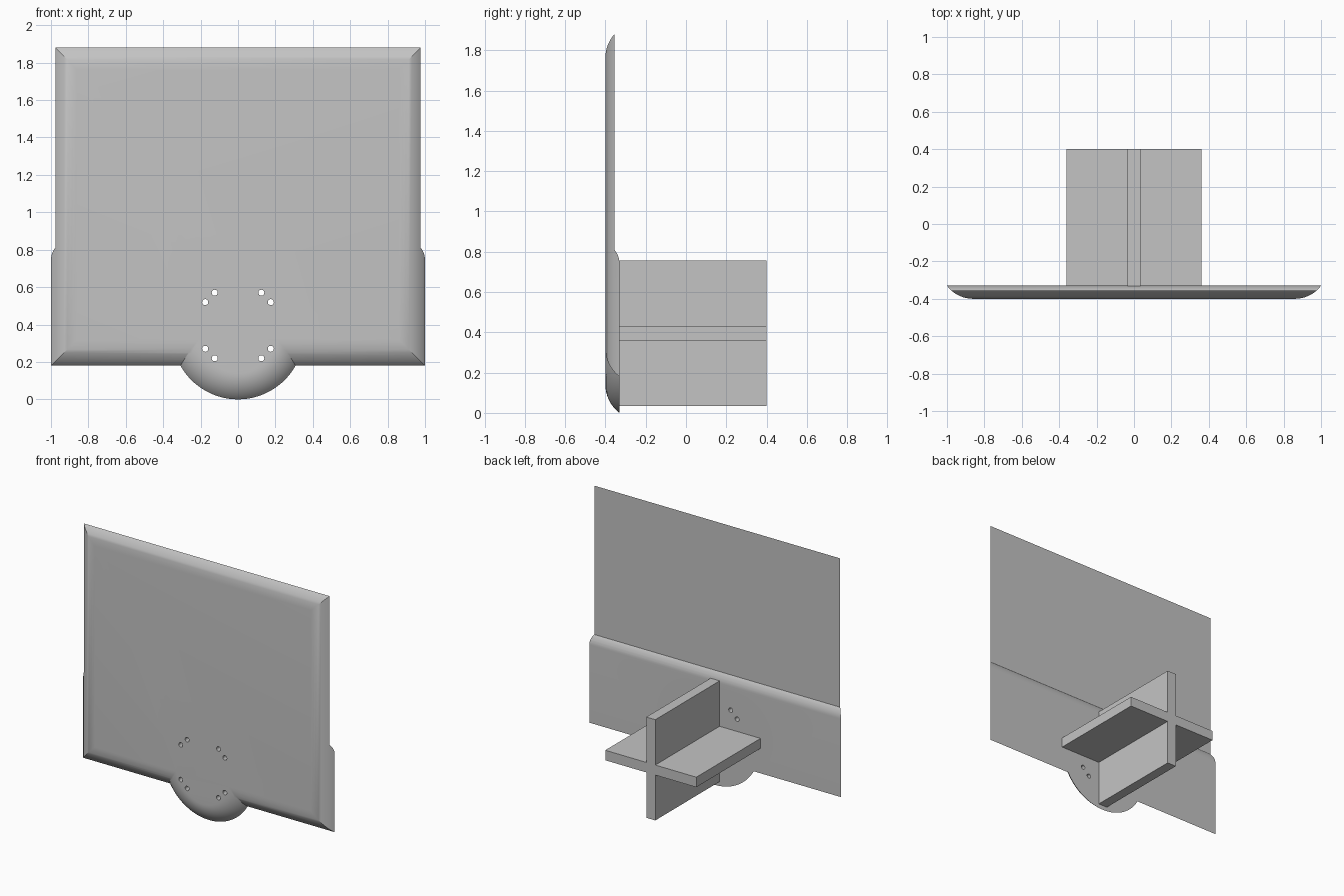
import bpy, bmesh
from math import sin, cos, pi, sqrt, radians

if "Cube" in bpy.data.objects:
    bpy.data.objects.remove(bpy.data.objects["Cube"], do_unlink=True)

FRONT, BACK, END = -0.40, -0.33, 0.40
EDGE_R = 0.175              # radius of the rounded front rim
HUB_Z = 0.395               # height of the bracket axis

grey = bpy.data.materials.new("grey")
grey.use_nodes = True
colour = (0.55, 0.55, 0.55, 1)
grey.diffuse_color = colour
grey.node_tree.nodes["Principled BSDF"].inputs["Base Color"].default_value = colour


def loft(name, rings):
    """Skin closed rings of points and cap both ends."""
    bm = bmesh.new()
    loops = [[bm.verts.new(p) for p in ring] for ring in rings]
    for a, b in zip(loops, loops[1:]):
        for i in range(len(a)):
            j = (i + 1) % len(a)
            bm.faces.new((a[i], a[j], b[j], b[i]))
    bm.faces.new(loops[0])
    bm.faces.new(loops[-1])
    bmesh.ops.recalc_face_normals(bm, faces=bm.faces)
    mesh = bpy.data.meshes.new(name)
    bm.to_mesh(mesh)
    bm.free()
    mesh.materials.append(grey)
    obj = bpy.data.objects.new(name, mesh)
    bpy.context.collection.objects.link(obj)
    return obj


def circle(radius, x, y, z, n):
    return [(x + radius * cos(2 * pi * i / n), y, z + radius * sin(2 * pi * i / n))
            for i in range(n)]


def rectangle(half, y, bottom, top):
    return [(-half, y, bottom), (half, y, bottom), (half, y, top), (-half, y, top)]


def combine(target, tool, operation):
    mod = target.modifiers.new(operation, 'BOOLEAN')
    mod.operation, mod.object, mod.solver = operation, tool, 'EXACT'
    bpy.context.view_layer.objects.active = target
    bpy.ops.object.modifier_apply(modifier=mod.name)
    bpy.data.objects.remove(tool, do_unlink=True)


# Rim arc: inset from the outer edge and depth, from the front to the back
depth = BACK - FRONT
reach = sqrt(2 * EDGE_R * depth - depth ** 2)
end_angle = math_end = None
steps = 12
rim = []
for i in range(steps + 1):
    out = reach * sin(pi / 2 * i / steps)
    rim.append((reach - out, FRONT + EDGE_R - sqrt(EDGE_R ** 2 - out ** 2)))

# Square panel with mitred rounded rim
panel = loft("panel", [rectangle(1 - d, y, 0.18 + d, 1.903 - d) for d, y in rim])

# Round lobe at the bottom, with the same rim
lobe = loft("lobe", [circle(0.353 - d, 0, y, 0.353, 96) for d, y in rim])
combine(panel, lobe, 'UNION')

# Thin the upper back of the panel, leaving a rounded step
step_r, step_z = 0.11, 0.74
profile = [(0, 2.5), (-0.355, 2.5)]
for i in range(9):
    dz = 0.07 * (1 - i / 8)
    profile.append((BACK - step_r + sqrt(step_r ** 2 - dz ** 2), step_z + dz))
profile.append((0, step_z))
cutter = loft("step_cutter", [[(x, y, z) for y, z in profile] for x in (-1.5, 1.5)])
combine(panel, cutter, 'DIFFERENCE')

# Four pairs of screw holes around the bracket
for quarter in range(4):
    for offset in (-9.6, 9.6):
        a = radians(45 + 90 * quarter + offset)
        x, z = 0.215 * cos(a), HUB_Z + 0.215 * sin(a)
        hole = loft("hole_cutter", [circle(0.016, x, y, z, 24) for y in (-0.5, -0.2)])
        combine(panel, hole, 'DIFFERENCE')

bpy.ops.object.select_all(action='DESELECT')
panel.select_set(True)
bpy.context.view_layer.objects.active = panel
bpy.ops.object.shade_smooth_by_angle(angle=radians(25))

# Cross-shaped bracket behind the panel
t, w = 0.036, 0.362
arm = [(w, -t), (w, t), (t, t), (t, w)]
outline = []
for c, s in ((1, 0), (0, 1), (-1, 0), (0, -1)):
    outline += [(c * u - s * v, s * u + c * v) for u, v in arm[:3]]
loft("cross_bracket", [[(u, y, HUB_Z + v) for u, v in outline] for y in (BACK - 0.005, END)])
